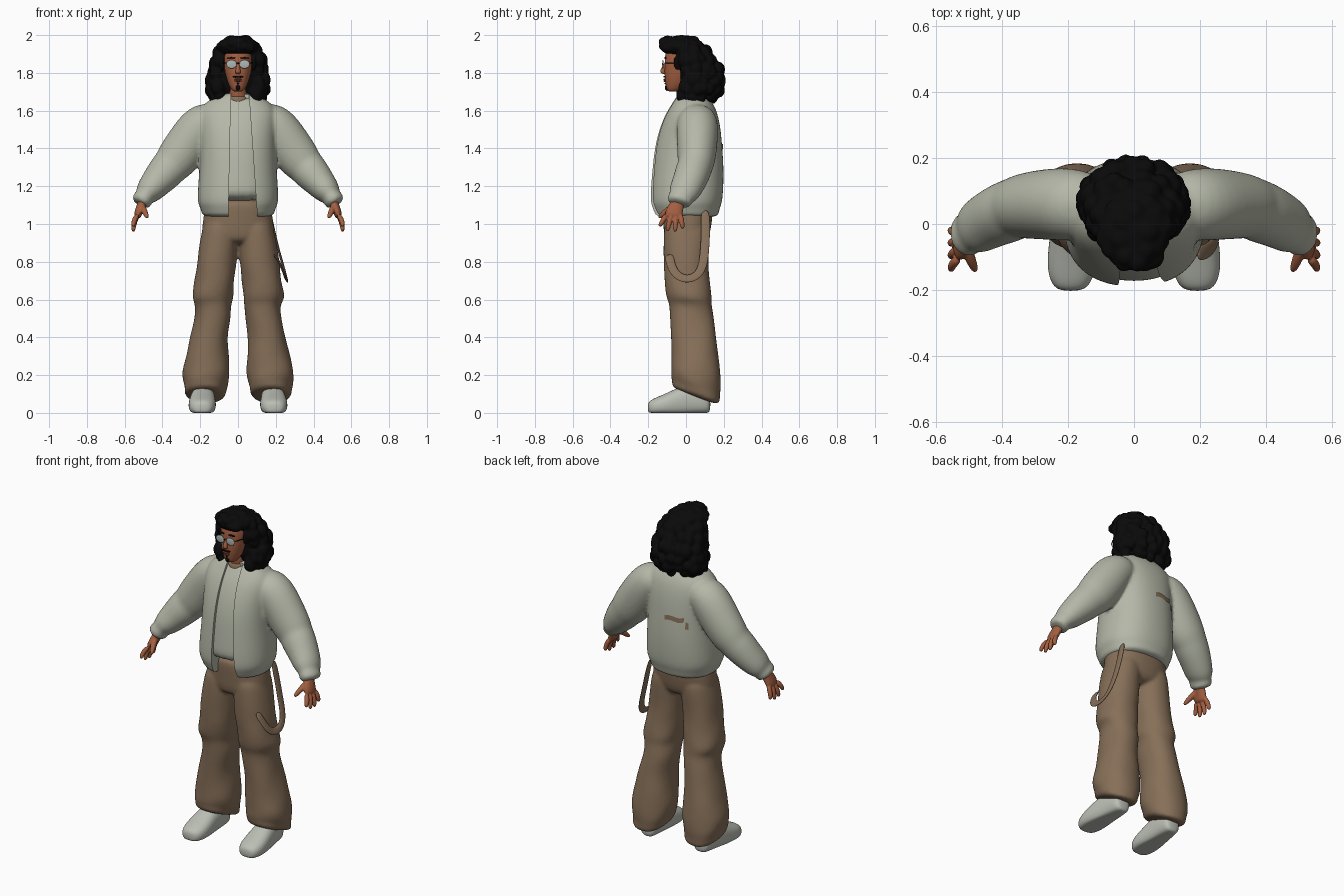
import bpy, bmesh, math, random
from mathutils import Vector

random.seed(4)
if "Cube" in bpy.data.objects:
    bpy.data.objects.remove(bpy.data.objects["Cube"])

X, Y, Z = Vector((1, 0, 0)), Vector((0, 1, 0)), Vector((0, 0, 1))


def material(name, *rgb):
    m = bpy.data.materials.new(name)
    m.use_nodes = True
    m.diffuse_color = (*rgb, 1)
    m.node_tree.nodes["Principled BSDF"].inputs["Base Color"].default_value = (*rgb, 1)
    return m


cloth = material("pale sage cloth", .46, .48, .39)
brown = material("brown twill", .24, .16, .098)
skin = material("warm skin", .37, .115, .053)
black = material("black hair", .003, .003, .003)
white = material("off white leather", .50, .52, .46)
glass = material("pale lens", .42, .47, .45)
lip = material("dark lip", .2, .05, .035)


def finish(name, bm, mat, subsurf=0):
    bmesh.ops.recalc_face_normals(bm, faces=bm.faces)
    me = bpy.data.meshes.new(name)
    bm.to_mesh(me)
    bm.free()
    me.materials.append(mat)
    me.shade_smooth()
    ob = bpy.data.objects.new(name, me)
    bpy.context.collection.objects.link(ob)
    if subsurf:
        ob.modifiers.new("Subdivision", "SUBSURF").levels = subsurf
        ob.modifiers["Subdivision"].render_levels = subsurf
    return ob


def loft(name, rows, mat, plane=None, ref=Y, side=1, power=2.0, sides=16, subsurf=2, shape=None):
    """Skin elliptical rings (x, y, z, first radius, second radius)."""
    bm = bmesh.new()
    centres = [Vector((r[0] * side, r[1], r[2])) for r in rows]
    rings = []
    for i, row in enumerate(rows):
        if plane:
            u, v = plane
        else:
            t = (centres[min(i + 1, len(rows) - 1)] - centres[max(i - 1, 0)]).normalized()
            u = (ref - t * ref.dot(t)).normalized()
            v = t.cross(u)
        ring = []
        for k in range(sides):
            a = math.tau * k / sides
            c, s = math.cos(a), math.sin(a)
            c = math.copysign(abs(c) ** (2 / power), c)
            s = math.copysign(abs(s) ** (2 / power), s)
            p = centres[i] + u * c * row[3] + v * s * row[4]
            ring.append(bm.verts.new(shape(p) if shape else p))
        rings.append(ring)
    for a, b in zip(rings, rings[1:]):
        for k in range(sides):
            n = (k + 1) % sides
            bm.faces.new((a[k], a[n], b[n], b[k]))
    bm.faces.new(rings[0])
    bm.faces.new(rings[-1])
    return finish(name, bm, mat, subsurf)


def blobs(name, items, mat, detail=2):
    """One object of stretched balls: (centre, radii)."""
    bm = bmesh.new()
    for centre, radii in items:
        made = bmesh.ops.create_icosphere(bm, subdivisions=detail, radius=1)["verts"]
        bmesh.ops.scale(bm, vec=radii, verts=made)
        bmesh.ops.translate(bm, vec=centre, verts=made)
    return finish(name, bm, mat)


def bake(*obs):
    bpy.ops.object.select_all(action="DESELECT")
    for ob in obs:
        ob.select_set(True)
    bpy.context.view_layer.objects.active = obs[0]
    bpy.ops.object.convert(target="MESH")


def fuse(obs, voxel, softness):
    """Join overlapping pieces into one continuous skin."""
    bake(*obs)
    bpy.ops.object.join()
    remesh = obs[0].modifiers.new("Fuse", "REMESH")
    remesh.mode, remesh.voxel_size, remesh.use_smooth_shade = "VOXEL", voxel, True
    soften = obs[0].modifiers.new("Soften", "SMOOTH")
    soften.factor, soften.iterations = .5, softness
    bake(obs[0])


# Jacket: body and sleeves fused, then opened at the front
body = [(0, .005, 1.035, .18, .158), (0, .002, 1.05, .192, .172), (0, 0, 1.085, .2, .18),
        (0, 0, 1.11, .217, .193), (0, .005, 1.2, .213, .195), (0, .01, 1.3, .205, .191),
        (0, .012, 1.4, .202, .182), (0, .02, 1.5, .205, .166), (0, .03, 1.59, .21, .138),
        (0, .035, 1.64, .18, .108), (0, .03, 1.675, .12, .085), (0, .025, 1.695, .07, .06)]
jacket = loft("jacket", body, cloth, (X, Y), power=2.3, sides=24)
sleeve_path = [(.1, .055, 1.585, .09, .075), (.19, .06, 1.54, .115, .115), (.262, .06, 1.43, .11, .12),
               (.33, .055, 1.335, .102, .115), (.358, .048, 1.305, .094, .1), (.385, .036, 1.275, .097, .1),
               (.435, .015, 1.217, .09, .085), (.482, -.014, 1.163, .084, .07), (.494, -.024, 1.146, .066, .05),
               (.508, -.034, 1.126, .07, .057), (.522, -.04, 1.103, .062, .05)]
sleeves = [loft("sleeve", sleeve_path, cloth, side=s) for s in (-1, 1)]
fuse([jacket, *sleeves], .01, 6)

bm = bmesh.new()
bmesh.ops.create_cube(bm, size=1)
for v in bm.verts:
    low, left = v.co.z < 0, v.co.x < 0
    v.co.x = (-.052 if low else -.035) if left else (.105 if low else .05)
    v.co.y = -.4 if v.co.y < 0 else -.03
    v.co.z = 1 if low else 1.8
cutter = finish("opening_cutter", bm, cloth)
cutter.hide_render = True
opening = jacket.modifiers.new("Opening", "BOOLEAN")
opening.object, opening.solver = cutter, "EXACT"
bake(jacket)
bpy.ops.object.shade_smooth_by_angle(angle=math.radians(40))
bpy.data.objects.remove(cutter)

# Shirt inside the jacket, and its collar
shirt_rows = [(0, y, max(z, 1.115), a - .025, b - .016) for x, y, z, a, b in body[3:-1]]
loft("shirt", shirt_rows, cloth, (X, Y), power=2.3, sides=24)
loft("collar", [(0, .01, z, r, r) for z, r in ((1.62, .066), (1.66, .063), (1.685, .057))], brown, (X, Y))

# Torn strip on the back of the jacket
for name, x, z, w, h in (("back_tear", -.06, 1.41, .068, .014), ("back_tear_end", -.155, 1.378, .014, .02)):
    bm = bmesh.new()
    bmesh.ops.create_grid(bm, x_segments=14, y_segments=4, size=1)
    for v in bm.verts:
        u = v.co.x
        v.co = (x + u * w, .22, z + v.co.y * h + .005 * math.sin(u * 3) - u * .004)
    tear = finish(name, bm, brown)
    wrap = tear.modifiers.new("Wrap", "SHRINKWRAP")
    wrap.target, wrap.offset, wrap.wrap_mode = jacket, .005, "ABOVE_SURFACE"
    bake(tear)

# Trousers: hips and two flared legs fused, with hems that drop at the heel
hips = loft("trousers", [(0, .005, 1.14, .165, .13), (0, .01, 1.08, .18, .138), (0, .008, 1, .192, .13),
                         (0, .004, .94, .197, .124), (0, 0, .89, .17, .1)], brown, (X, Y), power=2.3)


def drop_hem(p):
    amount = max(0, min(1, (.26 - p.z) / .16))
    fold = .006 * math.sin(p.z * 42 + p.y * 25) if p.z < .8 else 0
    return Vector((p.x + fold, p.y, p.z - (p.y - .03) * .38 * amount))


leg_rows = [(.09, .005, 1.04, .085, .12), (.098, .004, .94, .1, .124), (.108, 0, .86, .104, .122),
            (.115, 0, .78, .106, .12), (.125, .006, .7, .106, .122), (.136, .014, .625, .112, .124),
            (.134, .02, .595, .106, .118), (.13, .024, .57, .096, .114), (.133, .032, .5, .097, .119),
            (.155, .04, .4, .1, .121), (.162, .048, .3, .115, .127), (.17, .053, .22, .13, .133),
            (.172, .053, .165, .122, .135), (.172, .053, .14, .113, .129), (.174, .053, .115, .112, .13),
            (.175, .053, .09, .1, .122)]
legs = [loft("leg", leg_rows, brown, (X, Y), side=s, power=2.2, shape=drop_hem) for s in (-1, 1)]
fuse([hips, *legs], .01, 4)

shoe_rows = [(.178, .13, .045, .038, .045), (.179, .105, .055, .055, .06), (.182, .04, .07, .062, .085),
             (.187, -.03, .06, .068, .082), (.189, -.09, .045, .074, .066), (.19, -.145, .036, .073, .052),
             (.191, -.185, .03, .058, .04), (.192, -.203, .027, .032, .025)]


def flat_sole(p):
    return Vector((p.x, p.y, max(p.z, 0)))


for s, label in ((-1, "right"), (1, "left")):
    loft(label + "_shoe", shoe_rows, white, (X, Z), side=s, power=2.4, shape=flat_sole)

    # Hands: palm, four fingers and a thumb fused together
    hand = [loft(label + "_hand", [(.495, -.035, 1.14, .034, .03), (.508, -.046, 1.105, .038, .026),
                                   (.524, -.062, 1.07, .05, .024), (.536, -.068, 1.03, .05, .02)],
                 skin, side=s, sides=10)]
    for k, (tip_y, tip_z) in enumerate(((-.142, .985), (-.1, .958), (-.058, .955), (-.016, .972))):
        root = Vector((.531, -.104 + k * .025, 1.05))
        tip = Vector((.555, tip_y, tip_z))
        mid = root.lerp(tip, .5) + X * .009
        hand.append(loft("finger", [(*root, .016, .016), (*mid, .015, .015), (*tip, .012, .012)],
                         skin, side=s, sides=8))
    hand.append(loft("thumb", [(.512, -.055, 1.1, .02, .02), (.496, -.105, 1.07, .018, .018),
                               (.478, -.147, 1.03, .012, .012)], skin, ref=X, side=s, sides=8))
    fuse(hand, .004, 3)

# Loose strap hanging from the back waist to the left thigh, flat side outward
strap_path = [(.165, .1, 1.08), (.187, .105, .98), (.212, .1, .87), (.236, .092, .79), (.25, .07, .735),
              (.256, .025, .708), (.252, -.025, .712), (.242, -.065, .745), (.218, -.085, .8), (.19, -.09, .84)]
loft("hanging_strap", [(*p, .007, .026) for p in strap_path], brown, ref=Vector((1, 0, .45)), sides=8)

# Head and neck
loft("neck", [(0, .01, 1.62, .052, .052), (0, .005, 1.68, .048, .048), (0, -.01, 1.76, .048, .05)], skin, (X, Y))
loft("head", [(0, -.07, 1.7, .02, .02), (0, -.062, 1.71, .036, .04), (0, -.046, 1.745, .054, .064),
              (0, -.033, 1.79, .068, .083), (0, -.023, 1.84, .077, .091), (0, -.02, 1.89, .078, .095),
              (0, -.015, 1.94, .066, .085), (0, -.015, 1.965, .035, .045)], skin, (X, Y), power=2.2)
loft("nose", [(0, -.108, 1.855, .008, .008), (0, -.12, 1.825, .011, .012), (0, -.126, 1.803, .017, .016),
              (0, -.113, 1.793, .012, .01)], skin, (X, Y), sides=8)
blobs("lips", [((0, -.111, z), (.02, .008, .005)) for z in (1.765, 1.757)], lip)
blobs("moustache", [((s * .013, -.114, 1.779), (.016, .006, .005)) for s in (-1, 1)], black)
blobs("goatee", [((0, -.1, 1.722), (.012, .012, .018)), ((0, -.108, 1.744), (.005, .006, .006))], black)
blobs("eyebrows", [((s * .036, -.11, 1.879), (.024, .008, .004)) for s in (-1, 1)], black)

# Glasses
blobs("lenses", [((s * .034, -.122, 1.846), (.028, .004, .023)) for s in (-1, 1)], glass, 3)
for s, label in ((-1, "right"), (1, "left")):
    loft(label + "_glasses_arm", [(.058, -.12, 1.852, .003, .003), (.077, -.09, 1.854, .003, .003),
                                  (.085, -.02, 1.852, .003, .003)], black, ref=Z, side=s, sides=6, subsurf=1)
blobs("glasses_bridge", [((0, -.124, 1.851), (.011, .003, .003))], black)

# Hair: solid core, crown, sideburns and curly clumps kept clear of the face
core = loft("hair", [(0, .06, 1.665, .1, .07), (0, .065, 1.72, .145, .105), (0, .065, 1.8, .14, .11),
                     (0, .045, 1.87, .127, .1), (0, .015, 1.94, .1, .105), (0, 0, 1.975, .05, .07)], black, (X, Y))
clumps = [((0, -.025, 1.94), (.113, .118, .057))]
clumps += [((s * .083, -.045, 1.855), (.012, .022, .045)) for s in (-1, 1)]
hair_rings = [(1.68, .125, .045, .095), (1.715, .147, .06, .115), (1.76, .14, .065, .12),
              (1.81, .13, .058, .116), (1.86, .122, .035, .102), (1.905, .105, .005, .105),
              (1.945, .085, -.025, .098), (1.968, .04, -.04, .075)]
for z, rx, yc, ry in hair_rings:
    count = max(8, round(rx * 120))
    for k in range(count):
        a = math.tau * (k + random.uniform(-.4, .4)) / count
        p = Vector((rx * math.cos(a), yc + ry * math.sin(a), z + random.uniform(-.012, .012)))
        if z < 1.93 and p.y < -.022:
            continue
        r = random.uniform(.027, .039)
        clumps.append((p, (r, r, r * (.75 if z > 1.93 else 1.25))))
fuse([core, blobs("curls", clumps, black)], .007, 4)
